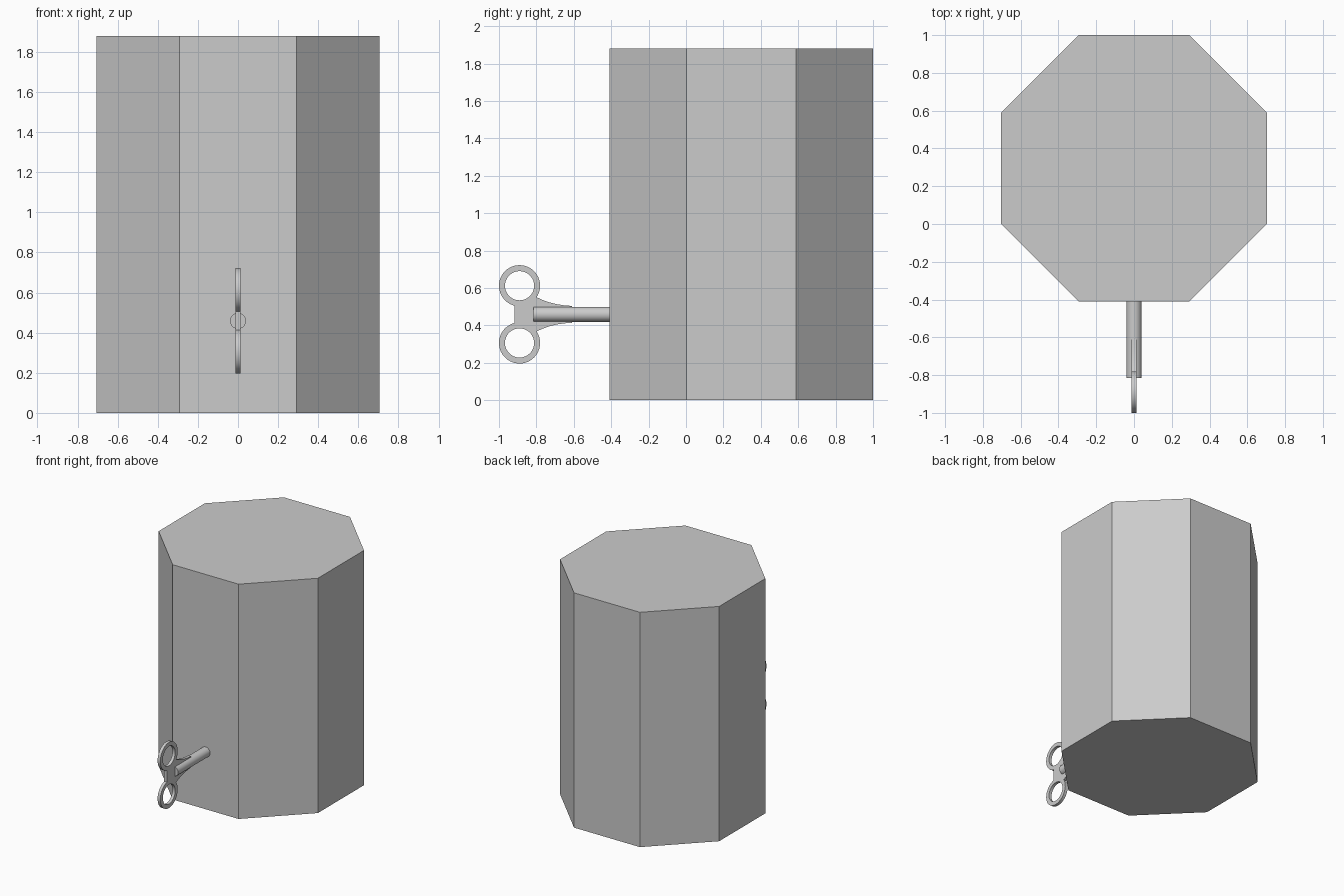
import bpy
from math import pi, cos, sin, radians

if "Cube" in bpy.data.objects:
    bpy.data.objects.remove(bpy.data.objects["Cube"])

APOTHEM, CY, SEAM, TOP = 0.705, 0.295, 1.535, 1.88
KEY_Z = 0.459


def octagon(name, z0, z1):
    bpy.ops.mesh.primitive_cylinder_add(
        vertices=8, radius=APOTHEM / cos(pi / 8), depth=z1 - z0,
        location=(0, CY, (z0 + z1) / 2), rotation=(0, 0, pi / 8))
    ob = bpy.context.object
    ob.name = name
    bpy.ops.object.transform_apply(location=False, rotation=True, scale=False)
    return ob


def arc(cy, cz, r, a0, a1, n):
    return [(cy + r * cos(radians(a0 + (a1 - a0) * i / n)),
             cz + r * sin(radians(a0 + (a1 - a0) * i / n))) for i in range(n + 1)]


# Octagonal box and lid
octagon("box_body", 0, SEAM)
octagon("box_lid", SEAM, TOP)

# Round key shaft
bpy.ops.mesh.primitive_cylinder_add(vertices=32, radius=0.04, depth=0.45,
                                    location=(0, -0.59, KEY_Z), rotation=(pi / 2, 0, 0))
bpy.context.object.name = "key_shaft"
bpy.ops.object.shade_smooth_by_angle(angle=radians(40))

# Flat key handle: half outline (relative to shaft axis), mirrored, with two holes
RY, RZ = -0.89, 0.153
half = arc(RY, RZ, 0.11, 256, -34, 40)
half += [(-0.765, 0.076), (-0.73, 0.064), (-0.69, 0.054), (-0.65, 0.048), (-0.61, 0.045)]
outline = half + [(y, -z) for y, z in reversed(half)]
loops = [outline] + [arc(RY, s * RZ, 0.078, 0, 350, 35) for s in (1, -1)]

curve = bpy.data.curves.new("key_handle", 'CURVE')
curve.dimensions = '2D'
curve.fill_mode = 'BOTH'
curve.extrude = 0.012
for pts in loops:
    sp = curve.splines.new('POLY')
    sp.points.add(len(pts) - 1)
    for p, (a, b) in zip(sp.points, pts):
        p.co = (a, b, 0, 1)
    sp.use_cyclic_u = True
handle = bpy.data.objects.new("key_handle", curve)
handle.location = (0, 0, KEY_Z)
handle.rotation_euler = (pi / 2, 0, pi / 2)
bpy.context.collection.objects.link(handle)
bpy.ops.object.select_all(action='DESELECT')
handle.select_set(True)
bpy.context.view_layer.objects.active = handle
bpy.ops.object.convert(target='MESH')
bpy.ops.object.shade_smooth_by_angle(angle=radians(30))
